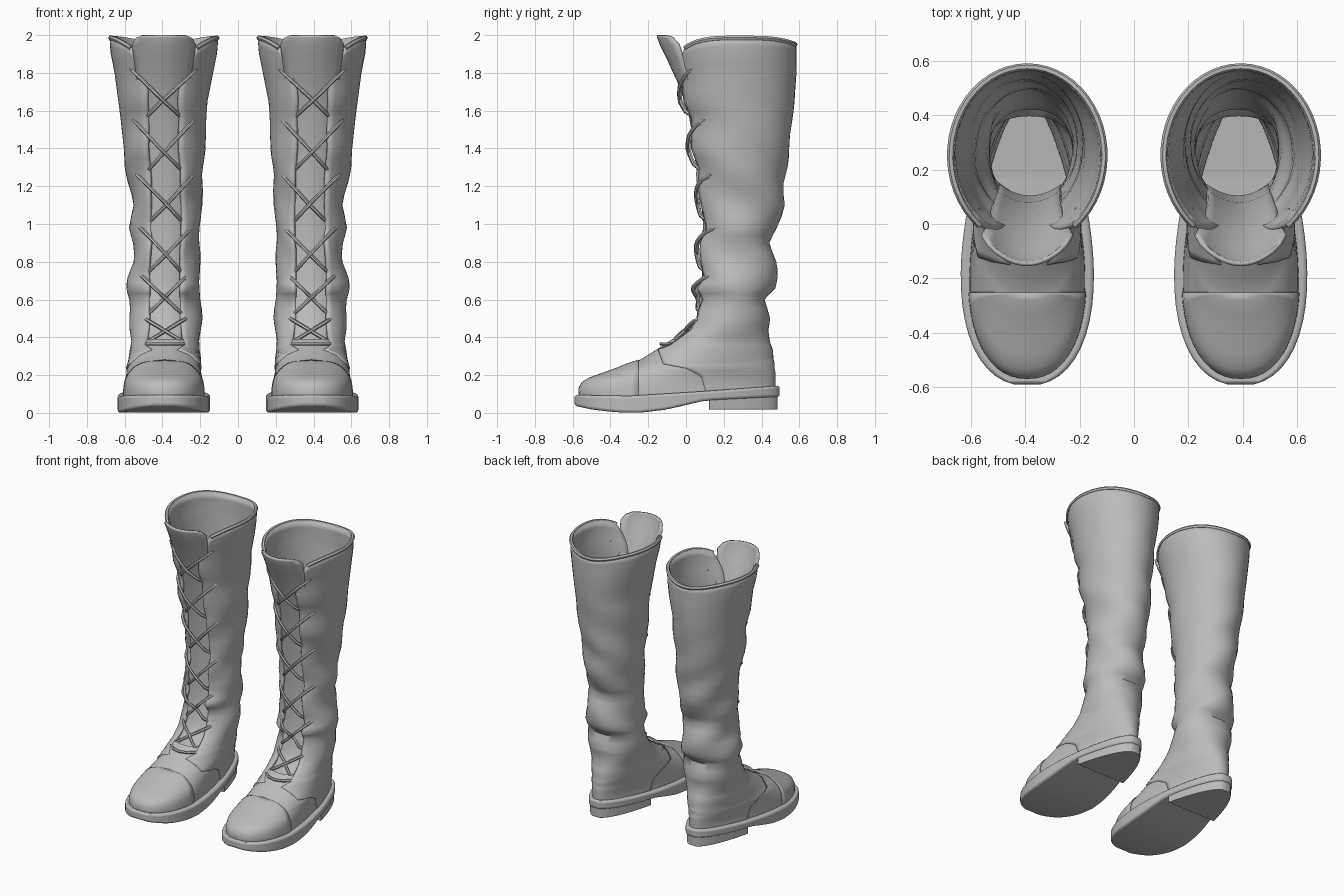
import bpy, bmesh, math

if "Cube" in bpy.data.objects:
    bpy.data.objects.remove(bpy.data.objects["Cube"])

PI = math.pi
leather = bpy.data.materials.new("grey leather")
leather.diffuse_color = (0.5, 0.5, 0.5, 1)
leather.use_nodes = True
leather.node_tree.nodes["Principled BSDF"].inputs["Base Color"].default_value = leather.diffuse_color

# boot cross-sections: height, front y, back y, inner x, outer x
RINGS = [
    (.07, -.565, .47, .165, .62), (.13, -.567, .47, .168, .617), (.16, -.55, .47, .172, .613),
    (.185, -.51, .47, .177, .608), (.21, -.44, .47, .182, .603), (.235, -.37, .465, .186, .60),
    (.26, -.31, .465, .19, .59),
    (.28, -.25, .46, .19, .585), (.335, -.16, .455, .20, .575), (.38, -.09, .44, .205, .565),
    (.44, 0, .43, .20, .57), (.50, .04, .44, .195, .575), (.60, .07, .42, .205, .57),
    (.66, .03, .47, .20, .58), (.72, .07, .475, .205, .575), (.80, .06, .47, .21, .555),
    (.90, .05, .445, .21, .55), (.98, .08, .475, .20, .565), (1.10, .06, .515, .20, .555),
    (1.22, .04, .52, .19, .575), (1.30, .04, .53, .185, .59), (1.40, .01, .54, .18, .605),
    (1.55, .01, .56, .17, .615), (1.65, -.03, .57, .165, .63), (1.80, -.04, .58, .135, .65),
    (1.90, -.06, .58, .115, .67), (1.985, -.075, .58, .108, .677)]
SEAM = [(.07, .11), (.13, .10), (.19, .08), (.235, 0), (.26, -.12), (.345, -.15)]


def interp(table, z):
    z = min(max(z, table[0][0]), table[-1][0])
    for a, b in zip(table, table[1:]):
        if z <= b[0]:
            f = (z - a[0]) / (b[0] - a[0])
            return [p + (q - p) * f for p, q in zip(a[1:], b[1:])]


def ring(z):
    """Middle y, half length, middle x, half width and toe widening at a height."""
    yf, yb, xl, xr = interp(RINGS, z)
    k = .065 * max(0, min(1, (.45 - z) / .3))
    return (yf + yb) / 2, (yb - yf) / 2, (xl + xr) / 2, (xr - xl) / 2 - k * .33, k


def point(z, t, off=0.0):
    """Point on the boot surface; t = -90 degrees is the front."""
    m, l, cx, w, k = ring(z)
    c, s = math.cos(t), math.sin(t)
    e = 1 - .1 * max(0, min(1, (.5 - z) / .1))
    x = math.copysign(abs(c) ** e, c) * (w - k * s + off)
    crease = .008 * math.sin(3 * t + 21 * z) * max(0, min(1, (z - .4) * 5, (1.7 - z) * 2))
    x += crease * c
    y = m + (l + off + crease) * s
    drop = .2 * (1 - abs(c)) ** 1.4 if s < 0 else .035 * s ** 4
    top = max(0, (z - 1.6) / .385) ** 1.5
    return (cx + x, y, z - drop * top + (off * .7 if .15 < z < .35 else 0))


def front_y(dx, z):
    m, l, cx, w, k = ring(z)
    return m - l * math.sqrt(max(0, 1 - (dx / w) ** 2))


def levels(lo, hi):
    zs = [r[0] for r in RINGS]
    zs += [(a + b) / 2 for a, b in zip(zs, zs[1:])]
    return sorted({z for z in zs if lo < z < hi} | {lo, hi})


def finish(ob, thick=0, bevel=0):
    """Material, thickness, mirrored partner and smooth shading."""
    ob.data.materials.append(leather)
    bpy.context.view_layer.objects.active = ob
    ob.select_set(True)
    bpy.ops.object.shade_smooth_by_angle(angle=math.radians(50))
    ob.select_set(False)
    if thick:
        mod = ob.modifiers.new("thickness", 'SOLIDIFY')
        mod.thickness, mod.offset = thick, -1
    if bevel:
        mod = ob.modifiers.new("rounding", 'BEVEL')
        mod.width, mod.segments = bevel, 3
        mod.angle_limit = math.radians(60)
        mod.use_clamp_overlap = False
    ob.modifiers.new("other boot", 'MIRROR')


def add(name, verts, faces, thick=0, bevel=0):
    me = bpy.data.meshes.new(name)
    me.from_pydata(verts, [], faces)
    bm = bmesh.new()
    bm.from_mesh(me)
    bmesh.ops.remove_doubles(bm, verts=bm.verts, dist=.0005)
    if bevel:
        bmesh.ops.recalc_face_normals(bm, faces=bm.faces)
    bm.to_mesh(me)
    bm.free()
    ob = bpy.data.objects.new(name, me)
    bpy.context.collection.objects.link(ob)
    finish(ob, thick, bevel)


def grid(rows, n):
    return [(i * n + j, i * n + j + 1, (i + 1) * n + j + 1, (i + 1) * n + j)
            for i in range(rows - 1) for j in range(n - 1)]


def patch(name, zs, span, off=0.0, n=37, thick=0):
    verts = []
    for z in zs:
        a, b = span(z)
        verts += [point(z, a + (b - a) * j / (n - 1), off) for j in range(n)]
    add(name, verts, grid(len(zs), n), thick)


def tube(name, pts, r):
    cu = bpy.data.curves.new(name, 'CURVE')
    cu.dimensions = '3D'
    cu.bevel_depth, cu.bevel_resolution, cu.use_fill_caps = r, 1, True
    sp = cu.splines.new('POLY')
    sp.points.add(len(pts) - 1)
    for p, co in zip(sp.points, pts):
        p.co = (*co, 1)
    tmp = bpy.data.objects.new(name + "_path", cu)
    bpy.context.collection.objects.link(tmp)
    bpy.context.view_layer.update()
    me = bpy.data.meshes.new_from_object(tmp.evaluated_get(bpy.context.evaluated_depsgraph_get()))
    bpy.data.objects.remove(tmp)
    ob = bpy.data.objects.new(name, me)
    bpy.context.collection.objects.link(ob)
    finish(ob)


def angle_at_y(z, y):
    m, l = ring(z)[:2]
    return math.asin(max(-1, min(1, (y - m) / l)))


def upper_span(z):
    if z < .345:
        a = angle_at_y(z, interp(SEAM, z)[0])
    else:
        gap = .085 + .09 * max(0, (z - 1.72) / .265) ** 2
        a = -math.acos(gap / ring(z)[3])
    return a, PI - a


def vamp_span(z):
    a = min(upper_span(z)[0] + .15, PI / 2)
    return -PI - a, a


def cap_span(z):
    a = angle_at_y(z, -.25)
    return -PI - a, a


# vamp, toe cap and lace-up shaft
patch("vamp", levels(.07, .39), vamp_span, -.002, 41)
patch("toe_cap", levels(.07, .28), cap_span, .003, 25, .005)
patch("shaft", levels(.10, 1.985), upper_span, .004, 41, .02)

# insole
add("insole", [point(.12, 2 * PI * j / 40, -.004) for j in range(40)], [tuple(range(40))])

# rolled collar rim
a, b = upper_span(1.985)
tube("collar_rim", [point(1.985, a + (b - a) * j / 40, -.002) for j in range(41)], .013)

# tongue: height, middle y, half width, curvature
TONGUE = [(.33, -.13, .09, 3), (.42, 0, .09, 3), (.5, .055, .1, 3), (.7, .085, .11, 3),
          (1.0, .09, .12, 3), (1.3, .065, .12, 3), (1.6, .01, .13, 3), (1.75, -.045, .14, 3),
          (1.88, -.105, .16, 3.3), (1.95, -.14, .17, 3.3), (1.985, -.152, .15, 3.3), (1.998, -.155, .12, 3.3)]
verts = []
for z, y, w, c in TONGUE:
    cx = ring(z)[2]
    for j in range(11):
        dx = w * (j / 5 - 1)
        verts.append((cx + dx, y + c * dx * dx, z))
add("tongue", verts, grid(len(TONGUE), 11), .015)

# crossed laces: top height, bottom height, top half width, bottom half width
LACES = [(1.83, 1.57, .185, .09), (1.55, 1.29, .16, .085), (1.26, 1.02, .15, .08),
         (.98, .75, .135, .085), (.73, .53, .125, .085), (.50, .38, .11, .09)]
for i, (zt, zb, wt, wb) in enumerate(LACES):
    for side in (-1, 1):
        pts = []
        for j in range(11):
            f = j / 10
            z = zt + (zb - zt) * f
            dx = side * (wt - (wt + wb) * f)
            # half way between hugging the shaft and stretched straight
            y = (front_y(dx, z) + front_y(max(abs(dx), .09), z)) / 2
            lift = .010 + (.008 if side > 0 else 0) * math.sin(PI * f)
            if j in (0, 10):
                lift = -.010
            pts.append((ring(z)[2] + dx, y - lift, z))
        tube(f"lace_{i + 1}_{'left' if side < 0 else 'right'}", pts, .010)
tube("bottom_lace", [(ring(.36)[2] + d, front_y(d, .36) - .010, .365)
                     for d in (-.1, -.06, 0, .06, .1)], .010)


# sole with toe spring, and heel block, built as rows from front to back
def slab(name, start, bottom, top, off, bevel):
    rows, verts = 25, []
    end = PI / 2 - .13
    for i in range(rows):
        t = start + (end - start) * i / (rows - 1)
        (xr, y, _), (xl, _, _) = point(.07, t, off), point(.07, PI - t, off)
        lo, hi = bottom(y), top(y)
        verts += [(xl, y, lo), (xr, y, lo), (xr, y, hi), (xl, y, hi), (xl, y, lo)]
    faces = grid(rows, 5)
    last = 5 * (rows - 1)
    faces += [(0, 1, 2, 3), (last, last + 1, last + 2, last + 3)]
    add(name, verts, faces, 0, bevel)


BOTTOM = [(-.6, .04), (-.5, .018), (-.38, .004), (-.25, 0), (-.1, .018), (.1, .065), (.5, .085)]
TOP = [(-.6, .095), (-.3, .09), (.1, .115), (.5, .145)]
slab("sole", -PI / 2 + .13, lambda y: interp(BOTTOM, y)[0], lambda y: interp(TOP, y)[0], .03, .014)
slab("heel", angle_at_y(.07, .115), lambda y: .018, lambda y: .11, .02, .004)
